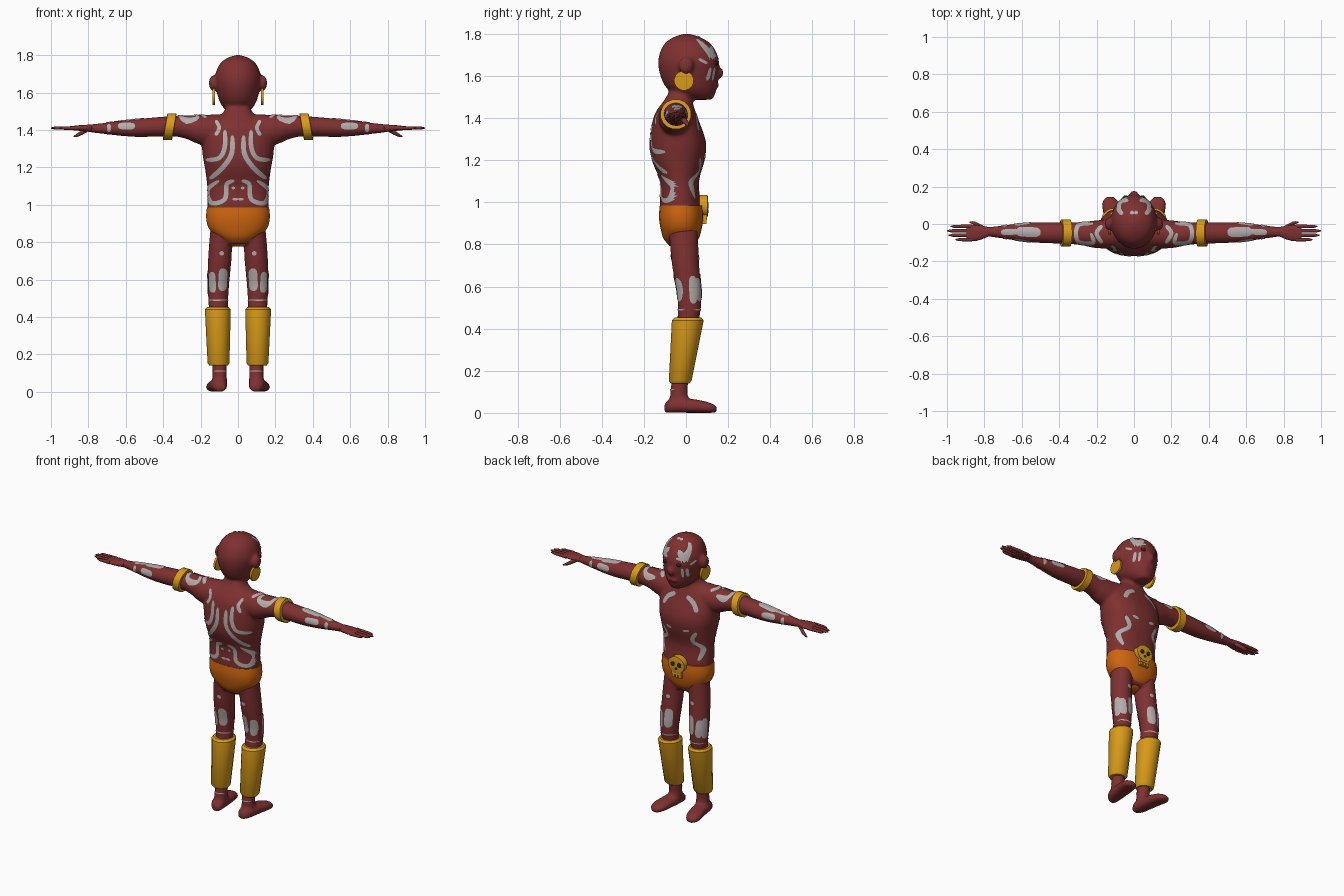
import bpy, bmesh, math
from mathutils import Matrix, Vector
from mathutils.bvhtree import BVHTree

default_cube = bpy.data.objects.get("Cube")
if default_cube:
    bpy.data.objects.remove(default_cube, do_unlink=True)


def material(name, red, green, blue):
    mat = bpy.data.materials.new(name)
    mat.use_nodes = True
    colour = (red, green, blue, 1)
    mat.diffuse_color = colour
    mat.node_tree.nodes["Principled BSDF"].inputs["Base Color"].default_value = colour
    return mat


skin_red = material("red brown skin", .21, .03, .03)
pale_paint = material("pale body paint", .45, .42, .41)
gold = material("gold", .7, .33, .01)
orange = material("orange cloth", .62, .13, .005)
dark = material("dark eye", .02, .02, .02)


def finish(name, bm, mat, angle=40):
    mesh = bpy.data.meshes.new(name)
    bm.to_mesh(mesh)
    bm.free()
    mesh.materials.append(mat)
    mesh.shade_smooth()
    mesh.set_sharp_from_angle(angle=math.radians(angle))
    obj = bpy.data.objects.new(name, mesh)
    bpy.context.collection.objects.link(obj)
    return obj


def rounded(rings, steps=3):
    """Fill in extra rings along a smooth curve through the given ones."""
    rings = [Vector(ring) for ring in rings]
    result = []
    for i in range(len(rings) - 1):
        before, start = rings[max(i - 1, 0)], rings[i]
        end, after = rings[i + 1], rings[min(i + 2, len(rings) - 1)]
        for step in range(steps):
            t = step / steps
            bend = (start - before - end + start) * (1 - t) + (end - start - after + end) * t
            result.append(start.lerp(end, t) + bend * t * (1 - t) / 2)
    return result + [rings[-1]]


def loft(bm, rings, axis="z", side=1, sides=20, power=2.0):
    """Join rings of centre x, y, z and two half widths across the axis."""
    loops = []
    for cx, cy, cz, wide, tall in rings:
        loop = []
        for i in range(sides):
            angle = math.tau * (i + .5) / sides
            c, s = math.cos(angle), math.sin(angle)
            u = wide * math.copysign(abs(c) ** (2 / power), c)
            v = tall * math.copysign(abs(s) ** (2 / power), s)
            offset = {"z": (u, v, 0), "x": (0, u, v), "y": (u, 0, v)}[axis]
            point = Vector((cx, cy, cz)) + Vector(offset)
            point.x *= side
            loop.append(bm.verts.new(point))
        loops.append(loop)
    faces = [bm.faces.new(loops[0]), bm.faces.new(loops[-1])]
    for low, high in zip(loops, loops[1:]):
        for i in range(sides):
            j = (i + 1) % sides
            faces.append(bm.faces.new((low[i], low[j], high[j], high[i])))
    bmesh.ops.recalc_face_normals(bm, faces=faces)


def drum(bm, start, end, axis, side=1, sides=16):
    """Closed tube between two rings, with bevelled rims."""
    rings = []
    for t, scale in ((0, .84), (.04, 1), (.96, 1), (1, .84)):
        ring = Vector(start).lerp(Vector(end), t)
        rings.append((*ring[:3], ring[3] * scale, ring[4] * scale))
    loft(bm, rings, axis, side, sides)


def ball(bm, centre, radii):
    shape = Matrix.Translation(centre) @ Matrix.Diagonal((*radii, 1))
    bmesh.ops.create_uvsphere(bm, u_segments=16, v_segments=10, radius=1, matrix=shape)


def box(bm, centre, size):
    shape = Matrix.Translation(centre) @ Matrix.Diagonal((*size, 1))
    bmesh.ops.create_cube(bm, size=1, matrix=shape)


# Body: torso, head, limbs and feet fused into one skin
bm = bmesh.new()
torso = [(.79, -.02, .08, .06), (.88, -.025, .15, .092), (.98, -.027, .163, .097),
         (1.1, -.031, .165, .093), (1.2, -.037, .178, .126), (1.29, -.038, .192, .133),
         (1.41, -.05, .185, .103), (1.49, -.035, .08, .065), (1.56, -.005, .06, .055)]
loft(bm, rounded([(0, y, z, a, b) for z, y, a, b in torso]), sides=28, power=2.3)
head = [(1.487, .075, .04, .05), (1.53, .032, .088, .112), (1.6, .016, .113, .138),
        (1.68, .012, .124, .144), (1.75, .008, .1, .113), (1.785, .004, .057, .062),
        (1.8, .004, .012, .014)]
loft(bm, rounded([(0, y, z, a, b) for z, y, a, b in head]), sides=28)
ball(bm, (0, .155, 1.615), (.024, .025, .028))
ball(bm, (0, .146, 1.555), (.04, .012, .01))
leg = [(.9, .085, -.015, .06, .07), (.7, .098, -.002, .063, .065), (.5, .106, .017, .054, .055),
       (.15, .098, -.03, .038, .04), (.03, .1, -.03, .043, .05)]
foot = [(-.103, .092, .02, .02), (-.07, .1, .042, .034), (.03, .112, .048, .033),
        (.11, .125, .047, .025), (.145, .128, .022, .016)]
arm = [(.1, -.05, 1.405, .08, .08), (.2, -.055, 1.4, .075, .08), (.32, -.05, 1.42, .059, .057),
       (.55, -.045, 1.41, .054, .048), (.75, -.042, 1.408, .029, .026), (.82, -.042, 1.41, .027, .018)]
for side in (1, -1):
    loft(bm, rounded([(x, y, z, a, b) for z, x, y, a, b in leg]), "z", side)
    loft(bm, rounded([(x, y, h, a, h) for y, x, a, h in foot]), "y", side, power=2.4)
    loft(bm, rounded(arm), "x", side)
    ball(bm, (.134 * side, 0, 1.65), (.022, .036, .042))
body = finish("body", bm, skin_red, 180)
fuse = body.modifiers.new("fuse", "REMESH")
fuse.mode, fuse.voxel_size, fuse.use_smooth_shade = "VOXEL", .009, True
soften = body.modifiers.new("soften", "SMOOTH")
soften.factor, soften.iterations = .5, 6

for side, label in ((1, "left"), (-1, "right")):
    # Hand with palm, four fingers and a thumb
    bm = bmesh.new()
    palm = [(.78, -.042, 1.409, .026, .02), (.84, -.047, 1.41, .043, .016), (.895, -.047, 1.41, .04, .01)]
    loft(bm, rounded(palm), "x", side, power=2.4)
    for i in range(4):
        y, tip = -.013 - .0235 * i, 1 - .014 * (i - 1.2) ** 2
        finger = [(.865, .011), (tip - .02, .009), (tip, .003)]
        loft(bm, [(x, y, 1.41, r, r) for x, r in finger], "x", side, 8)
    thumb = [(.8, -.025, 1.405, .013, .014), (.85, .002, 1.377, .012, .012), (.88, .01, 1.364, .003, .003)]
    loft(bm, rounded(thumb), "x", side, 8)
    finish(label + "_hand", bm, skin_red, 70)

    # Shin guard
    bm = bmesh.new()
    drum(bm, (.104, -.029, .14, .059, .054), (.108, .01, .452, .071, .078), "z", side)
    finish(label + "_shin_guard", bm, gold)

    # Tilted arm band
    bm = bmesh.new()
    drum(bm, (.34, -.048, 1.418, .074, .072), (.39, -.048, 1.418, .074, .072), "x", side)
    for vert in bm.verts:
        vert.co.x -= side * .17 * (vert.co.z - 1.418)
    finish(label + "_arm_band", bm, gold)

    # Disc earring
    bm = bmesh.new()
    drum(bm, (.123, -.01, 1.578, .047, .047), (.137, -.01, 1.578, .047, .047), "x", side)
    finish(label + "_earring", bm, gold)

    # Eye
    bm = bmesh.new()
    ball(bm, (.045 * side, .141, 1.66), (.016, .012, .011))
    finish(label + "_eye", bm, dark)

# Briefs
bm = bmesh.new()
briefs = [(.778, .04, .035), (.82, .1, .08), (.87, .155, .097), (.93, .171, .106), (.985, .167, .102)]
loft(bm, rounded([(0, -.023, z, a, b) for z, a, b in briefs]), sides=28, power=2.3)
finish("briefs", bm, orange)

# Skull shaped belt buckle with dark sockets
bm = bmesh.new()
drum(bm, (0, .06, .982, .058, .053), (0, .104, .982, .058, .053), "y", sides=20)
box(bm, (0, .08, .932), (.066, .04, .03))
for x in (-.023, 0, .023):
    box(bm, (x, .08, .913), (.017, .036, .03))
finish("skull_buckle", bm, gold)
bm = bmesh.new()
for x, z, radius in ((-.023, .985, .015), (.023, .985, .015), (0, .958, .008)):
    drum(bm, (x, .1, z, radius, radius), (x, .107, z, radius, radius), "y")
finish("buckle_sockets", bm, dark)

# Body paint: rounded ribbons projected onto the skin, mirrored left to right
bpy.context.view_layer.update()
skin_tree = BVHTree.FromObject(body, bpy.context.evaluated_depsgraph_get())
rays = {"back": (lambda u, v: (u, -1, v), Vector((0, 1, 0))),
        "front": (lambda u, v: (u, 1, v), Vector((0, -1, 0))),
        "top": (lambda u, v: (u, v, 3), Vector((0, 0, -1))),
        "side": (lambda u, v: (.5, u, v), Vector((-1, 0, 0)))}


def stroke(bm, view, width, *corners, columns=6):
    origin, ray = rays[view]
    points = [Vector(corner) for corner in corners]
    points = rounded(points, 6) if len(points) > 2 else points
    path = []
    for start, end in zip(points, points[1:]):
        steps = max(2, round((end - start).length / .008))
        across = (end - start).normalized().orthogonal()
        path += [(start.lerp(end, i / steps), across) for i in range(steps)]
    path.append((points[-1], path[-1][1]))
    for side in (1, -1):
        rows = []
        for k, (centre, across) in enumerate(path):
            along = 2 * k / (len(path) - 1) - 1
            taper = math.sqrt(max(.15, 1 - along ** 6))
            row = []
            for c in range(columns):
                spot = centre + across * width * taper * (c / (columns - 1) - .5)
                hit, normal = skin_tree.ray_cast(Vector(origin(*spot)), ray)[:2]
                if hit:
                    hit = hit + normal * .003
                    hit.x *= side
                row.append(bm.verts.new(hit) if hit else None)
            rows.append(row)
        for low, high in zip(rows, rows[1:]):
            for c in range(columns - 1):
                quad = (low[c], low[c + 1], high[c + 1], high[c])
                if all(quad) and max((a.co - b.co).length for a in quad for b in quad) < .05:
                    face = bm.faces.new(quad)
                    face.normal_update()
                    if face.normal.dot(Vector((ray.x * side, ray.y, ray.z))) > 0:
                        face.normal_flip()


# Curling back pattern
bm = bmesh.new()
stroke(bm, "back", .024, (.07, 1.4), (.07, 1.31), (.1, 1.25), (.17, 1.24))
stroke(bm, "back", .026, (.03, 1.37), (.035, 1.27), (.09, 1.19), (.15, 1.14))
stroke(bm, "back", .024, (.02, 1.13), (.06, 1.11), (.07, 1.03), (.14, 1.01), (.16, 1.08), (.1, 1.13))
stroke(bm, "back", .02, (.12, 1.45), (.1, 1.41), (.12, 1.37))
stroke(bm, "back", .018, (.016, 1.09), (.034, 1.09))
stroke(bm, "back", .014, (0, 1.03), (.03, 1.03))
finish("back_paint", bm, pale_paint)

# Collar and belly marks
bm = bmesh.new()
stroke(bm, "front", .026, (.04, 1.42), (.09, 1.39), (.12, 1.34))
stroke(bm, "front", .024, (.12, 1.21), (.09, 1.15), (.14, 1.1), (.12, 1.02))
stroke(bm, "front", .016, (.04, 1.21), (.08, 1.22))
finish("chest_paint", bm, pale_paint)

# Shoulder curls and forearm patches
bm = bmesh.new()
stroke(bm, "top", .05, (.5, -.045), (.63, -.04))
stroke(bm, "top", .03, (.61, -.04), (.71, -.045))
stroke(bm, "top", .022, (.22, 0), (.3, -.01), (.3, -.09), (.22, -.1), (.23, -.05))
stroke(bm, "top", .022, (.17, -.01), (.2, -.05), (.17, -.1))
for view in ("back", "front"):
    stroke(bm, view, .033, (.55, 1.42), (.64, 1.42))
    stroke(bm, view, .022, (.69, 1.39), (.69, 1.43))
finish("arm_paint", bm, pale_paint)

# Thigh patches and thin knee bands
bm = bmesh.new()
for view in ("back", "front"):
    stroke(bm, view, .045, (.08, .66), (.085, .54))
    stroke(bm, view, .035, (.138, .64), (.133, .53))
    stroke(bm, view, .024, (.075, .74), (.1, .74))
    stroke(bm, view, .007, (.055, .49), (.155, .49))
stroke(bm, "side", .035, (.03, .65), (.035, .52))
stroke(bm, "side", .022, (-.03, .62), (-.02, .56))
stroke(bm, "back", .006, (.064, .11), (.13, .11))
finish("leg_paint", bm, pale_paint)

# Forehead curls and cheek stripes
bm = bmesh.new()
stroke(bm, "top", .024, (.03, .125), (.07, .12), (.08, .08), (.06, .05))
stroke(bm, "top", .022, (0, .06), (.02, .06))
stroke(bm, "front", .014, (.03, 1.7), (.085, 1.69))
for x in (.065, .085):
    stroke(bm, "front", .012, (x, 1.64), (x, 1.58))
stroke(bm, "side", .014, (.06, 1.68), (.1, 1.66))
finish("face_paint", bm, pale_paint)
